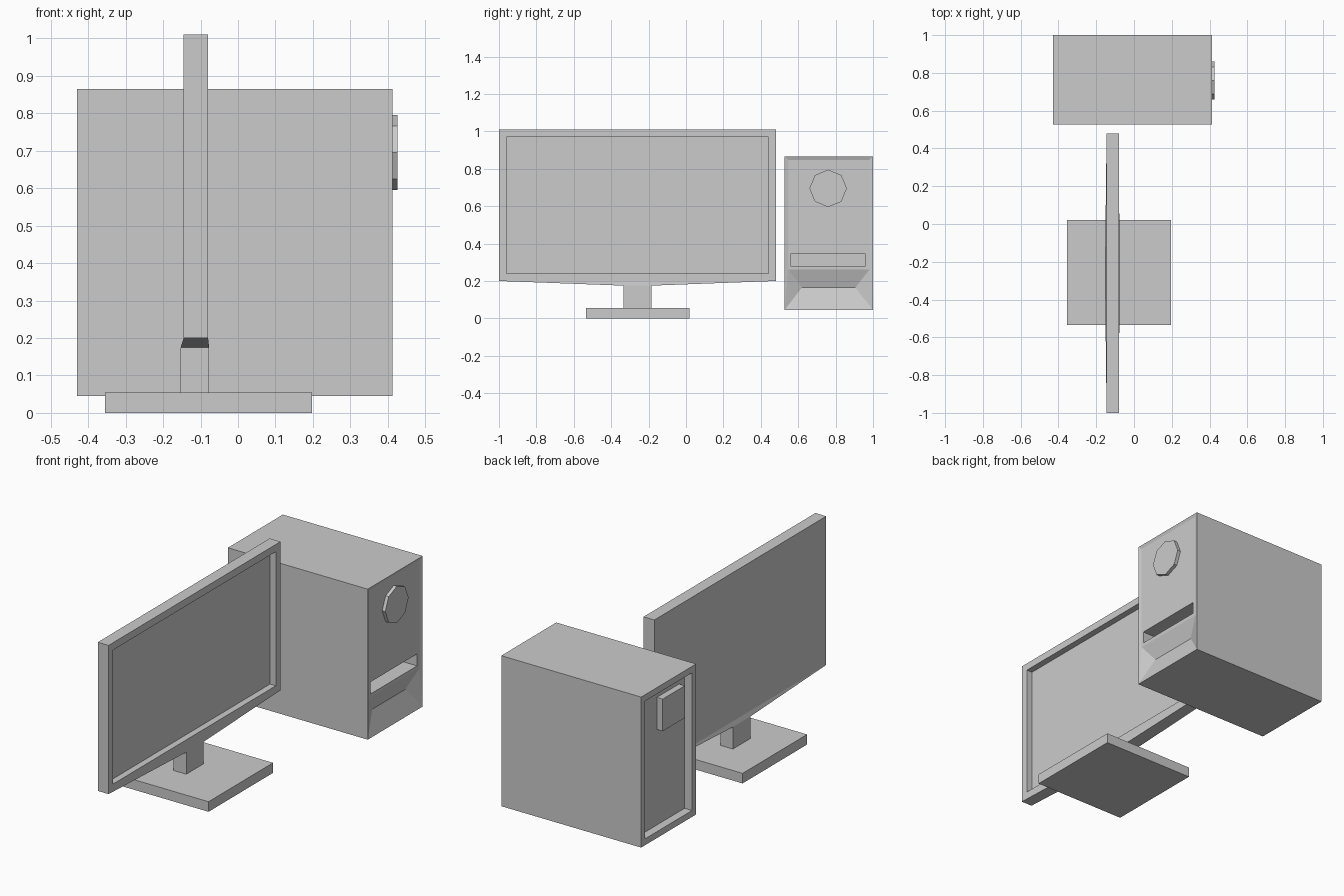
import bpy
import bmesh
from math import radians
from mathutils import Matrix, Vector

if "Cube" in bpy.data.objects:
    bpy.data.objects.remove(bpy.data.objects["Cube"], do_unlink=True)

GREY = (0.6, 0.6, 0.6, 1)
grey = bpy.data.materials.new("light_grey")
grey.use_nodes = True
grey.diffuse_color = GREY
next(n for n in grey.node_tree.nodes
     if n.type == "BSDF_PRINCIPLED").inputs["Base Color"].default_value = GREY


def finish(name, bm):
    bmesh.ops.recalc_face_normals(bm, faces=bm.faces[:])
    mesh = bpy.data.meshes.new(name)
    bm.to_mesh(mesh)
    bm.free()
    mesh.materials.append(grey)
    obj = bpy.data.objects.new(name, mesh)
    bpy.context.scene.collection.objects.link(obj)


def box(x, y, z):
    """Box mesh from (min, max) ranges."""
    bm = bmesh.new()
    bmesh.ops.create_cube(bm, size=1)
    for v in bm.verts:
        v.co = Vector(r[0] if c < 0 else r[1] for c, r in zip(v.co, (x, y, z)))
    bm.normal_update()
    return bm


def facing(bm, direction):
    bm.normal_update()
    return max(bm.faces, key=lambda f: f.normal.dot(Vector(direction)))


def inset(bm, face, width):
    bmesh.ops.inset_individual(bm, faces=[face], thickness=width,
                               use_even_offset=True)


def sink(bm, face, offset):
    """Extrude one face along an offset, leaving straight walls."""
    new = bmesh.ops.extrude_discrete_faces(bm, faces=[face])["faces"][0]
    bmesh.ops.translate(bm, verts=new.verts[:], vec=offset)
    return new


# Monitor: recessed screen, tapered chin and neck grown from the underside
bm = box((-0.145, -0.08), (-1, 0.48), (0.2, 1.01))
screen = facing(bm, (1, 0, 0))
inset(bm, screen, 0.04)
sink(bm, screen, (-0.035, 0, 0))
chin = sink(bm, min(bm.faces, key=lambda f: f.calc_center_median().z),
            (0, 0, -0.025))
for v in chin.verts:
    v.co.x = -0.153 if v.co.x < -0.11 else -0.077
    v.co.y = -0.335 if v.co.y < -0.26 else -0.185
sink(bm, chin, (0, 0, -0.12))
finish("monitor", bm)

finish("monitor_base", box((-0.355, 0.197), (-0.535, 0.02), (0, 0.055)))

# Computer case: shell with a shallow front panel and a V-shaped lower notch
Y0, Y1, Z0, Z1 = 0.527, 1.0, 0.045, 0.865
bm = box((-0.43, 0.413), (Y0, Y1), (Z0, Z1))
front = facing(bm, (1, 0, 0))
corner = {(v.co.y > 0.76, v.co.z > 0.4): v for v in front.verts}
bl, br, tl, tr = (corner[k] for k in
                  ((False, False), (True, False), (False, True), (True, True)))
bmesh.ops.delete(bm, geom=[front], context="FACES_ONLY")


def pair(x, y0, y1, z):
    return bm.verts.new((x, y0, z)), bm.verts.new((x, y1, z))


ptl, ptr = pair(0.407, 0.547, 0.98, 0.848)
pbl, pbr = pair(0.407, 0.547, 0.98, 0.26)
cl, cr = pair(0.375, 0.62, 0.905, 0.165)
for loop in ((tl, tr, ptr, ptl), (bl, tl, ptl, pbl), (tr, br, pbr, ptr),
             (pbl, pbr, cr, cl), (cl, cr, br, bl), (bl, pbl, cl), (br, cr, pbr)):
    bm.faces.new(loop)
panel = bm.faces.new((pbl, pbr, ptr, ptl))
bmesh.ops.recalc_face_normals(bm, faces=bm.faces[:])

# Drive slot in the panel
inset(bm, panel, 0.05)
for v in panel.verts:
    v.co.y = 0.56 if v.co.y < 0.76 else 0.96
    v.co.z = 0.28 if v.co.z < 0.5 else 0.345
sink(bm, panel, (-0.2, 0, 0))

# Recessed rear panel
rear = facing(bm, (-1, 0, 0))
inset(bm, rear, 0.035)
sink(bm, rear, (0.045, 0, 0))
finish("computer_case", bm)

finish("rear_socket_block", box((-0.42, -0.384), (0.61, 0.8), (0.6, 0.775)))

# Eight-sided power button
bm = bmesh.new()
bmesh.ops.create_cone(bm, cap_ends=True, segments=8, radius1=0.1, radius2=0.1,
                      depth=0.025,
                      matrix=Matrix.Translation((0.413, 0.76, 0.695))
                      @ Matrix.Rotation(radians(90), 4, "Y"))
finish("power_button", bm)
